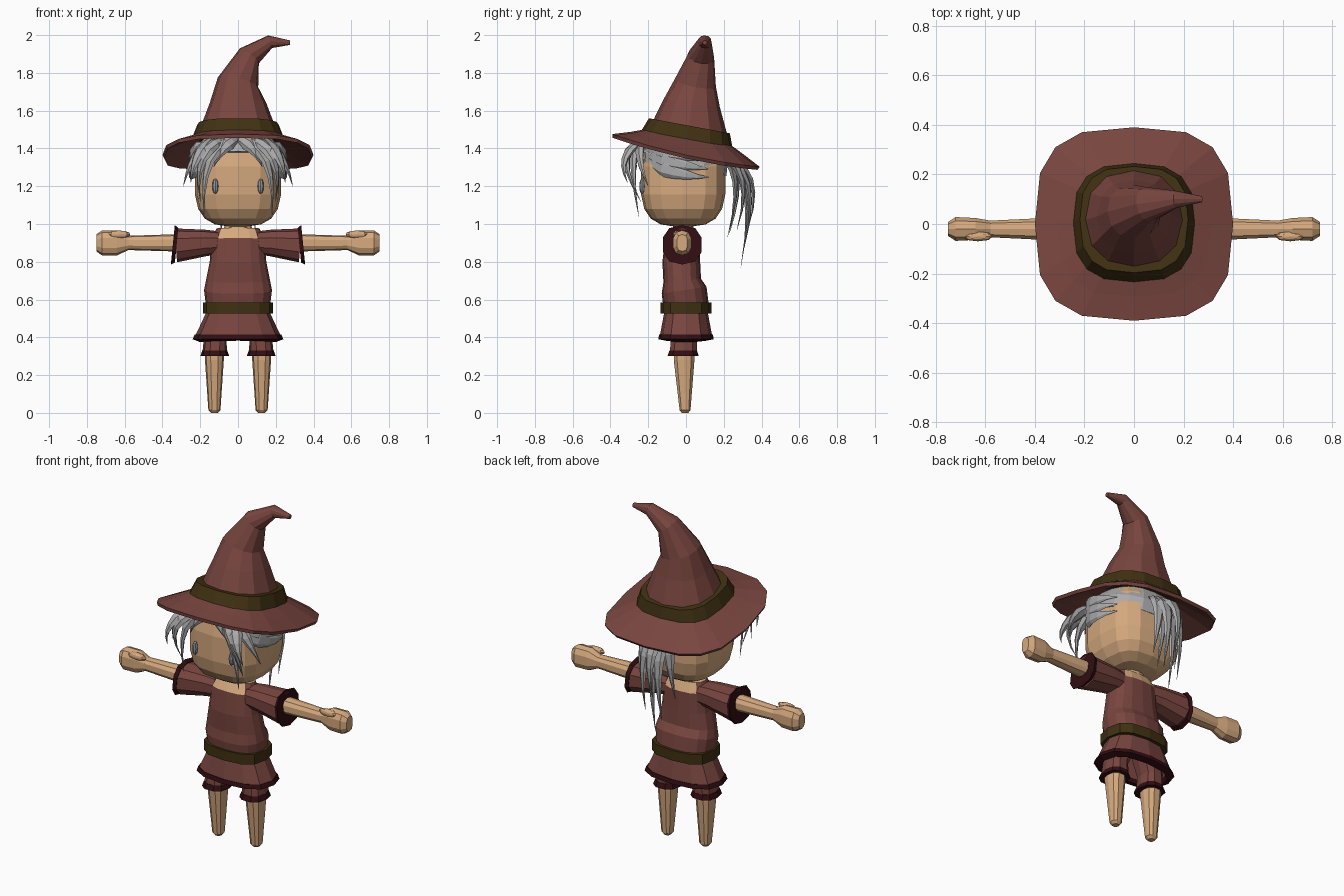
import bpy, bmesh
from math import cos, sin, pi, copysign
from mathutils import Vector

if "Cube" in bpy.data.objects:
    bpy.data.objects.remove(bpy.data.objects["Cube"])


def material(name, *rgb):
    mat = bpy.data.materials.new(name)
    mat.use_nodes = True
    mat.diffuse_color = (*rgb, 1)
    mat.node_tree.nodes["Principled BSDF"].inputs["Base Color"].default_value = (*rgb, 1)
    return mat


CLOTH = material("russet cloth", .19, .06, .05)
TRIM = material("dark maroon trim", .03, .004, .006)
STRAP = material("olive strap", .05, .03, .006)
SKIN = material("skin", .67, .4, .21)
HAIR = material("silver hair", .41, .41, .42)
EYE = material("slate eye", .28, .31, .34)


def rounded(value, power):
    return copysign(abs(value) ** (2 / power), value)


def level(z, width, depth, y=0, x=0):
    """Cross-section of an upright part."""
    return Vector((x, y, z)), width, depth


def reach(x, height, depth, z=.9):
    """Cross-section of a sideways part, such as an arm."""
    return Vector((x, -.02, z)), height, depth


def tube(name, mat, sections, sides=12, power=2.5, shell=0, mirror=False, radial=False):
    """Skin rounded sections set square to the path; shell leaves the ends open."""
    bm = bmesh.new()
    rows = []
    points = [section[0] for section in sections]
    for i, (point, width, depth) in enumerate(sections):
        ahead = points[min(i + 1, len(points) - 1)]
        behind = points[max(i - 1, 0)]
        tangent = (ahead - behind).normalized()
        facing = Vector((point.x, point.y, 0)) if radial else Vector((0, 1, 0))
        side = facing.cross(tangent).normalized()
        out = tangent.cross(side)
        row = []
        for k in range(sides):
            angle = 2 * pi * k / sides
            across = side * width * rounded(cos(angle), power)
            deep = out * depth * rounded(sin(angle), power)
            row.append(bm.verts.new(point + across + deep))
        rows.append(row)
    for low, high in zip(rows, rows[1:]):
        for k in range(sides):
            n = (k + 1) % sides
            bm.faces.new((low[k], low[n], high[n], high[k]))
    if not shell:
        bm.faces.new(rows[0][::-1])
        bm.faces.new(rows[-1])
    mesh = bpy.data.meshes.new(name)
    bm.to_mesh(mesh)
    bm.free()
    mesh.materials.append(mat)
    obj = bpy.data.objects.new(name, mesh)
    bpy.context.collection.objects.link(obj)
    if shell:
        wall = obj.modifiers.new("wall", "SOLIDIFY")
        wall.thickness = shell
        wall.offset = -1
    if mirror:
        twin = obj.modifiers.new("twin", "MIRROR")
        twin.use_mirror_merge = False
    return obj


def blob(name, mat, centre, size, sides=8, steps=6, power=2.2, mirror=False):
    """Rounded box made of stacked sections."""
    x, y, z = centre
    width, depth, height = size
    sections = []
    for k in range(steps + 1):
        angle = (k / steps - .5) * pi * .96
        grow = rounded(cos(angle), power)
        sections.append(level(z + height * rounded(sin(angle), power), width * grow, depth * grow, y, x))
    return tube(name, mat, sections, sides, power, mirror=mirror)


def lock(name, path, width, mirror=False):
    """Flat lock of hair that tapers to a point."""
    sections = []
    for k, point in enumerate(path):
        t = k / (len(path) - 1)
        taper = max(.03, min(.55 + 1.6 * t, 1.5 * (1 - t), 1))
        sections.append((point, width * taper, .02 * taper))
    return tube(name, HAIR, sections, sides=6, power=2, mirror=mirror, radial=True)


def bend(root, pull, tip, steps=6):
    """Quadratic curve from root to tip."""
    root, pull, tip = Vector(root), Vector(pull), Vector(tip)
    return [root.lerp(pull, k / steps).lerp(pull.lerp(tip, k / steps), k / steps)
            for k in range(steps + 1)]


# Head, eyes and neck
blob("head", SKIN, (0, -.015, 1.23), (.23, .225, .245), sides=16, steps=9, power=3)
blob("eye", EYE, (.12, -.232, 1.2), (.016, .015, .04), mirror=True)
tube("neck", SKIN, [level(.92, .09, .06, -.015), level(1.03, .06, .05, -.015)], power=2)

# Tunic, with skin showing at the front and back of the neckline
tunic = tube("tunic", CLOTH, [
    level(.57, .17, .12), level(.65, .18, .12, -.01), level(.7, .17, .1, -.02),
    level(.8, .15, .1, -.025), level(.92, .14, .09, -.02), level(.975, .115, .06, -.015)], sides=16)
tunic.data.materials.append(SKIN)
for face in tunic.data.polygons:
    if face.center.z > .93 and abs(face.center.x) < .09:
        face.material_index = 1
tube("belt", STRAP, [level(z, .185, .135) for z in (.525, .585)], power=2.8)
tube("skirt", CLOTH, [level(.4, .23, .14), level(.56, .155, .11)], shell=.03)
tube("skirt_hem", TRIM, [level(.39, .24, .147), level(.415, .23, .142)], shell=.04)

# Sleeves, arms and fists
tube("sleeve", CLOTH, [reach(.09, .06, .07), reach(.17, .07, .08), reach(.33, .09, .095, .887)],
     sides=10, mirror=True)
tube("cuff", TRIM, [reach(.325, .092, .098, .888), reach(.345, .105, .105, .89)],
     sides=10, mirror=True)
tube("arm", SKIN, [
    reach(.28, .047, .05), reach(.58, .038, .035), reach(.64, .066, .046),
    reach(.72, .066, .05), reach(.75, .045, .03)], sides=10, mirror=True)
blob("thumb", SKIN, (.63, -.05, .945), (.06, .02, .02), mirror=True)

# Shorts and tapered legs
tube("shorts", CLOTH, [level(.31, .066, .075, -.015, .123), level(.4, .06, .07, -.01, .12),
                       level(.54, .07, .085, 0, .075)], sides=10, mirror=True)
tube("shorts_hem", TRIM, [level(.3, .077, .086, -.015, .123), level(.33, .066, .076, -.015, .123)],
     sides=10, mirror=True)
tube("leg", SKIN, [level(0, .018, .018, -.005, .125), level(.015, .032, .03, -.005, .125),
                   level(.28, .05, .057, -.01, .125), level(.38, .05, .055, -.01, .125)],
     sides=10, mirror=True)

# Hat: drooping brim, strap and bent crown
brim = tube("hat_brim", CLOTH, [
    level(1.365, .4, .4), level(1.41, .31, .31, .01), level(1.46, .21, .21, .02)],
    sides=16, power=3, shell=.02)
for vert in brim.data.vertices:
    vert.co.z += .16 * vert.co.y ** 2
tube("hat_strap", STRAP, [level(1.45, .245, .245, .005), level(1.52, .218, .218, .018)],
     sides=16, power=2.8)
tube("hat_crown", CLOTH, [
    level(1.45, .222, .222, .01), level(1.64, .15, .15, .03), level(1.75, .11, .11, .05),
    level(1.89, .064, .07, .08, .06), level(1.965, .035, .035, .1, .17),
    level(1.96, .012, .012, .1, .275)], power=2.3)

# Scalp and the bands swept back round the head
tube("scalp_hair", HAIR, [level(1.32, .238, .238, -.015), level(1.39, .225, .225, .005),
                          level(1.46, .16, .16, .025)], sides=16)
for k in range(3):
    sweep = []
    for step in range(7):
        angle = (step / 4 - 1) * pi / 3
        drop = .05 * k * cos(angle)
        sweep.append(Vector((.25 * cos(angle), .24 * sin(angle), 1.36 - drop - .05 * sin(angle))))
    lock(f"swept_band_{k + 1}", sweep, .05, mirror=True)

# Fringe: parting offset, curve pull and tip of each lock
FRINGE = [
    (.02, (.2, -.32, 1.42), (.18, -.25, 1.04)),
    (.07, (.24, -.4, 1.4), (.2, -.24, 1.12)),
    (.12, (.25, -.28, 1.38), (.29, -.2, 1.2)),
    (.01, (.08, -.3, 1.42), (.13, -.26, 1.3)),
    (.14, (.24, -.38, 1.36), (.25, -.31, 1.22)),
]
for k, (parting, pull, tip) in enumerate(FRINGE):
    lock(f"fringe_lock_{k + 1}", bend((parting, -.22, 1.45), pull, tip), .036, mirror=True)

# Ponytail: locks fan out from one root
TAIL = [(0, .29, .77), (.05, .31, .88), (-.05, .3, .84), (.09, .27, .97),
        (-.09, .23, .95), (.02, .22, .93), (-.01, .33, .98)]
for k, (x, y, z) in enumerate(TAIL):
    lock(f"ponytail_lock_{k + 1}", bend((x / 3, .18, 1.36), (x, y + .1, 1.3), (x, y, z)), .045)
